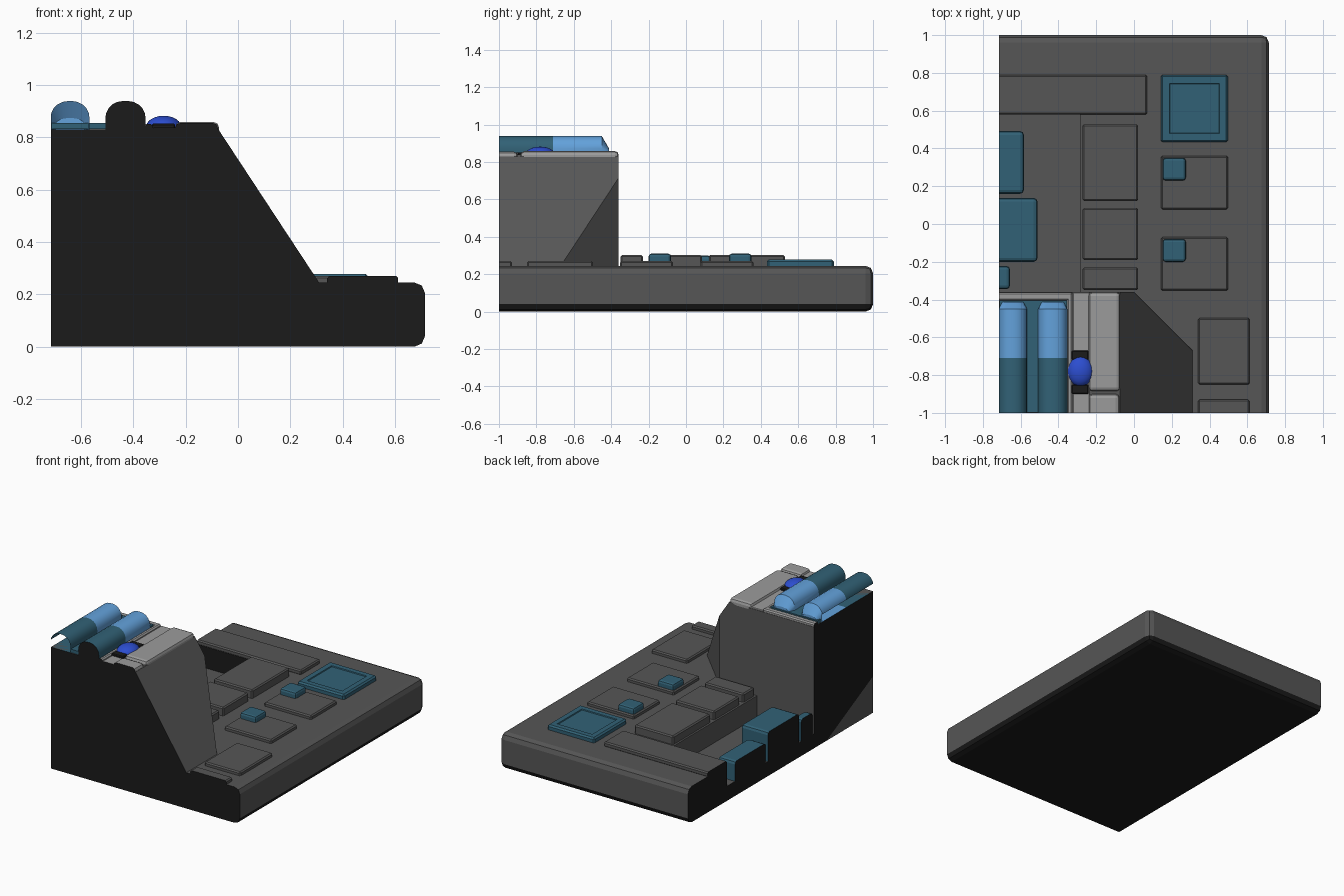
import bpy, bmesh
from mathutils import Vector

if "Cube" in bpy.data.objects:
    bpy.data.objects.remove(bpy.data.objects["Cube"])


def material(name, r, g, b):
    m = bpy.data.materials.new(name)
    m.use_nodes = True
    m.diffuse_color = (r, g, b, 1)
    m.node_tree.nodes["Principled BSDF"].inputs["Base Color"].default_value = (r, g, b, 1)
    return m


HULL = material("dark grey hull", .093, .093, .093)
TRIM = material("light grey trim", .33, .33, .33)
TEAL = material("teal", .031, .12, .18)
SKY = material("light blue", .125, .36, .71)
BLUE = material("deep blue", .025, .075, .63)
BLACK = material("black section", .0105, .0105, .0105)

LEFT, FRONT = -.715, -1.0


def bisect(bm, point, normal, fill=True, keep=False):
    """Cut a mesh by a plane, dropping the side the normal points to."""
    geom = bm.verts[:] + bm.edges[:] + bm.faces[:]
    bmesh.ops.bisect_plane(bm, geom=geom, dist=1e-5, plane_co=point,
                           plane_no=normal, clear_outer=not keep)
    if fill and not keep:
        rim = [e for e in bm.edges if e.is_boundary]
        if rim:
            bmesh.ops.holes_fill(bm, edges=rim, sides=0)


def box_mesh(x, y, z, bevel=0, segments=1, pick=lambda e: True):
    bm = bmesh.new()
    bmesh.ops.create_cube(bm, size=1)
    for v in bm.verts:
        v.co = Vector([(r[0] + r[1]) / 2 + c * (r[1] - r[0])
                       for r, c in zip((x, y, z), v.co)])
    if bevel:
        bmesh.ops.bevel(bm, geom=[e for e in bm.edges if pick(e)], offset=bevel,
                        segments=segments, profile=.5, affect='EDGES')
    return bm


def finish(name, bm, mats, cut=True, fill=True, underside=False):
    """Trim to the section planes, paint the cut faces, make the object."""
    if cut:
        bisect(bm, (LEFT, 0, 0), (-1, 0, 0), fill)
        bisect(bm, (0, FRONT, 0), (0, -1, 0), fill)
    bmesh.ops.recalc_face_normals(bm, faces=bm.faces[:])
    for f in bm.faces:
        c, n = f.calc_center_median(), f.normal
        section = (n.x < -.9 and c.x < LEFT + .002) or (n.y < -.9 and c.y < FRONT + .002)
        if (cut and fill and section) or (underside and n.z < -.2):
            f.material_index = len(mats)
    me = bpy.data.meshes.new(name)
    bm.to_mesh(me)
    bm.free()
    for m in mats + [BLACK]:
        me.materials.append(m)
    ob = bpy.data.objects.new(name, me)
    bpy.context.collection.objects.link(ob)
    return ob


def box(name, mat, x, y, z, bevel=.008, segments=1, cut=True):
    return finish(name, box_mesh(x, y, z, bevel, segments), [mat], cut)


# Base slab with a black underside and a sunken bay
base = finish("base", box_mesh((-1, .714), (-1.3, 1), (0, .245), .04, 2), [HULL], underside=True)
bm = box_mesh((-1, -.285), (-.36, .58), (.1, .5))
bm.normal_update()
for f in bm.faces:
    if f.normal.y > .9:
        f.material_index = 1
cutter = finish("bay_cutter", bm, [HULL], cut=False)
cutter.hide_render = True
cutter.hide_viewport = True
cutter.display_type = 'WIRE'
mod = base.modifiers.new("bay", 'BOOLEAN')
mod.object = cutter
mod.operation = 'DIFFERENCE'
mod.solver = 'EXACT'

# Grey wedge plate on the lower left section
bm = bmesh.new()
wedge = [bm.verts.new((LEFT - .001, y, z)) for y, z in ((-.5, .002), (-.998, .25), (-.998, .002))]
bm.faces.new(wedge)
bm.normal_update()
if bm.faces[:][0].normal.x > 0:
    bmesh.ops.reverse_faces(bm, faces=bm.faces[:])
me = bpy.data.meshes.new("section_wedge")
bm.to_mesh(me)
bm.free()
me.materials.append(HULL)
bpy.context.collection.objects.link(bpy.data.objects.new("section_wedge", me))

# Sloped tower with a chamfered rear corner
bm = bmesh.new()
profile = [(LEFT, .09), (.313, .09), (.313, .24), (-.075, .83), (LEFT, .83)]
face = bm.faces.new([bm.verts.new((x, FRONT, z)) for x, z in profile])
ext = bmesh.ops.extrude_face_region(bm, geom=[face])
for v in ext["geom"]:
    if isinstance(v, bmesh.types.BMVert):
        v.co.y = -.36
bisect(bm, (0, -.36, 0), (1, 1, 0))
finish("tower", bm, [HULL])

# Light trim on top of the tower
box("top_rim_back", TRIM, (-1, -.325), (-.405, -.362), (.81, .85))
box("top_rim_side", TRIM, (-.355, -.325), (-1.2, -.362), (.81, .85))
box("rail_channel", TRIM, (-.325, -.235), (-1.2, -.362), (.8, .838), .004)
box("rail_long", TRIM, (-.24, -.073), (-.885, -.36), (.8, .858), .02, 2)
box("rail_short", TRIM, (-.24, -.077), (-1.2, -.9), (.8, .855), .02, 2)
box("tube_tray", TEAL, (-.57, -.355), (-.997, -.405), (.831, .854), 0, cut=False)
box("tube_tray_back", TEAL, (-.712, -.57), (-.44, -.405), (.831, .854), 0, cut=False)

# Two-tone tubes with tapered ends, the outer one left open at the section
for name, x, closed in (("outer_tube", (-.7165, -.567), False), ("inner_tube", (-.507, -.353), True)):
    bm = box_mesh(x, (-1.3, -.412), (.83, .938), .066, 5,
                  lambda e: all(v.co.z > .9 for v in e.verts)
                  and abs(e.verts[0].co.y - e.verts[1].co.y) > .1)
    for y in (-.45, -.71):
        bisect(bm, (0, y, 0), (0, 1, 0), keep=True)
    middle = sum(x) / 2
    for v in bm.verts:
        if v.co.y > -.42:
            v.co.x = middle + (v.co.x - middle) * .75
            v.co.z = .83 + (v.co.z - .83) * .4
    for f in bm.faces:
        f.material_index = int(f.calc_center_median().y < -.71)
    finish(name, bm, [SKY, TEAL], True, closed)

# Blue dome between two clips
bm = bmesh.new()
bmesh.ops.create_uvsphere(bm, u_segments=24, v_segments=12, radius=1)
for v in bm.verts:
    v.co = Vector((-.284 + v.co.x * .068, -.78 + v.co.y * .08, .838 + v.co.z * .044))
finish("dome_light", bm, [BLUE], cut=False)
for name, y in (("rear_clip", (-.72, -.67)), ("front_clip", (-.9, -.85))):
    box(name, BLACK, (-.33, -.24), y, (.82, .852), .005)

# Raised deck panels
panels = {
    "back_bar": ((-1, .07), (.58, .79), .24, .275),
    "centre_panel_back": ((-.272, .022), (.122, .528), .2, .302),
    "centre_panel_middle": ((-.272, .022), (-.19, .085), .2, .302),
    "centre_panel_front": ((-.272, .022), (-.35, -.23), .2, .302),
    "side_panel_back": ((.142, .498), (.078, .36), .2, .27),
    "side_panel_middle": ((.142, .498), (-.352, -.07), .2, .27),
    "side_panel_front": ((.34, .612), (-.85, -.497), .2, .27),
    "side_panel_edge": ((.34, .612), (-1.2, -.93), .2, .27),
}
for name, (x, y, bottom, top) in panels.items():
    box(name, HULL, x, y, (bottom, top))

# Teal buttons on the side panels
for name, y in (("button_back", .23), ("button_middle", -.2)):
    box(name, TEAL, (.152, .274), (y, y + .12), (.25, .31), .015, 2)

# Teal hatch with a sunken centre
bm = box_mesh((.142, .498), (.433, .79), (.2, .278), .01)
bm.normal_update()
for thickness, depth in ((.05, 0), (.004, -.006)):
    centre = min((f for f in bm.faces if f.normal.z > .99),
                 key=lambda f: (f.calc_center_median() - Vector((.32, .612, .278))).length)
    bmesh.ops.inset_region(bm, faces=[centre], thickness=thickness, depth=depth)
    bm.normal_update()
finish("hatch", bm, [TEAL], cut=False)

# Teal blocks in the bay
for name, x, y, top in (("bay_block_back", -.583, (.16, .492), .235),
                        ("bay_block_middle", -.511, (-.2, .138), .3),
                        ("bay_block_front", -.656, (-.345, -.222), .25)):
    box(name, TEAL, (-1, x), y, (.08, top), .02, 2)

# Smooth rounded parts while keeping edges sharp
bpy.ops.object.select_all(action='DESELECT')
for name in ("dome_light", "outer_tube", "inner_tube"):
    ob = bpy.data.objects[name]
    ob.select_set(True)
    bpy.context.view_layer.objects.active = ob
bpy.ops.object.shade_smooth_by_angle()
